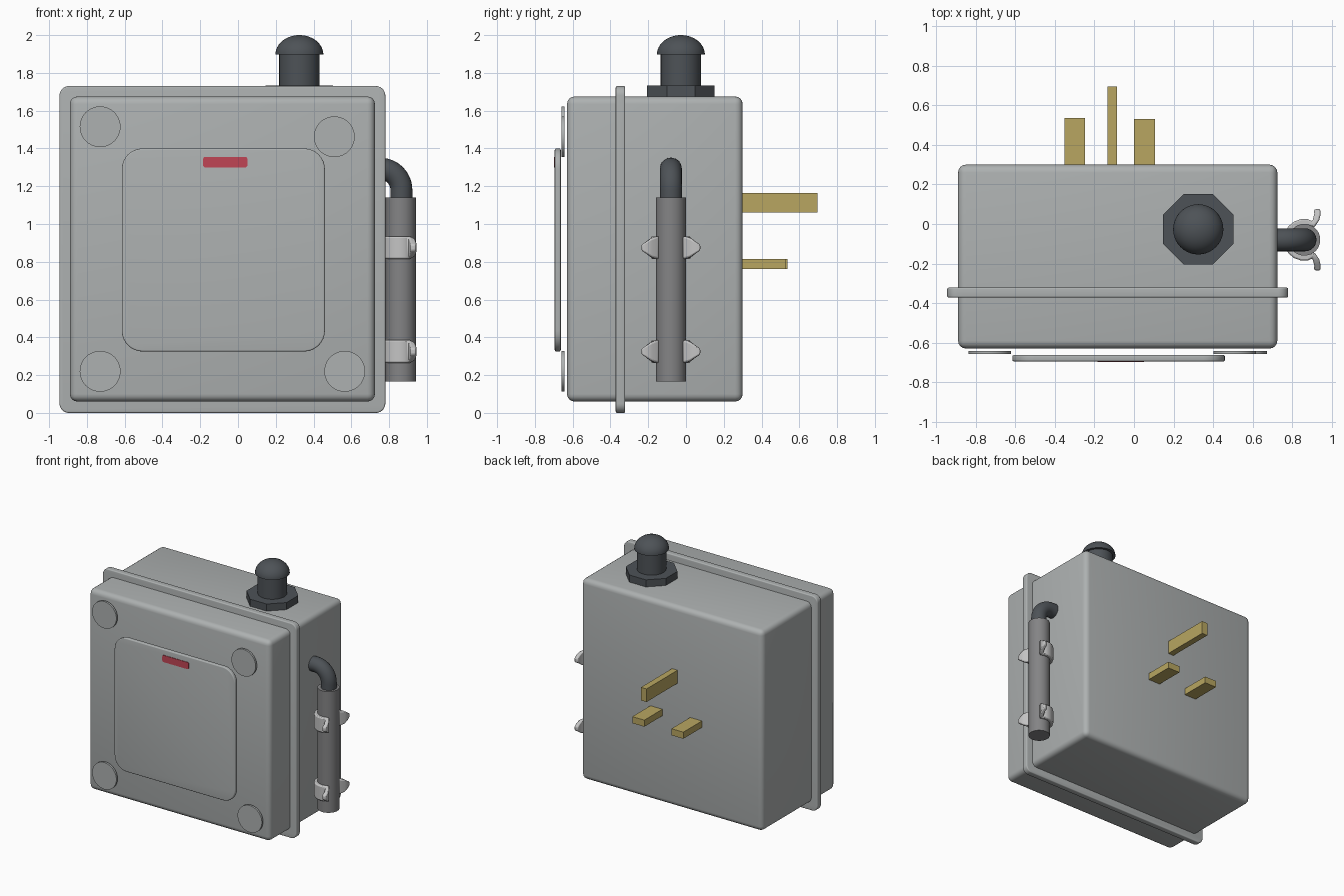
import bpy, bmesh
from math import pi, sin, cos, radians
from mathutils import Vector, Matrix

if "Cube" in bpy.data.objects:
    bpy.data.objects.remove(bpy.data.objects["Cube"], do_unlink=True)


def material(name, r, g, b):
    m = bpy.data.materials.new(name)
    m.use_nodes = True
    m.diffuse_color = (r, g, b, 1)
    m.node_tree.nodes["Principled BSDF"].inputs["Base Color"].default_value = (r, g, b, 1)
    return m


light_grey = material("light grey", 0.42, 0.44, 0.44)
mid_grey = material("mid grey", 0.23, 0.23, 0.235)
dark_grey = material("dark grey", 0.075, 0.085, 0.095)
pale_metal = material("pale metal", 0.55, 0.55, 0.55)
brass = material("brass", 0.48, 0.38, 0.12)
red = material("red", 0.53, 0.06, 0.09)


def finish(name, bm, mat, angle=35):
    bmesh.ops.recalc_face_normals(bm, faces=bm.faces)
    mesh = bpy.data.meshes.new(name)
    bm.to_mesh(mesh)
    bm.free()
    mesh.materials.append(mat)
    ob = bpy.data.objects.new(name, mesh)
    bpy.context.collection.objects.link(ob)
    bpy.ops.object.select_all(action="DESELECT")
    ob.select_set(True)
    bpy.context.view_layer.objects.active = ob
    bpy.ops.object.shade_smooth_by_angle(angle=radians(angle))
    return ob


def box(name, x, y, z, mat, corner=0, edge=0):
    """Box from ranges; corner rounds the edges along y, edge rounds the rest."""
    bm = bmesh.new()
    bmesh.ops.create_cube(bm, size=1)
    for v in bm.verts:
        v.co = Vector([(a + b) / 2 + (b - a) * c for (a, b), c in zip((x, y, z), v.co)])

    def along_y(e):
        d = e.verts[0].co - e.verts[1].co
        return abs(d.y) > abs(d.x) + abs(d.z)

    if corner and corner != edge:
        bmesh.ops.bevel(bm, geom=[e for e in bm.edges if along_y(e)], offset=corner,
                        segments=8, profile=0.5, affect="EDGES")
    if edge:
        rim = [e for e in bm.edges if corner == edge or not along_y(e)]
        bmesh.ops.bevel(bm, geom=rim, offset=edge, segments=4, profile=0.5, affect="EDGES")
    return finish(name, bm, mat)


def loft(name, rings, mat):
    """Skin through a list of equal rings of points and cap both ends."""
    bm = bmesh.new()
    loops = [[bm.verts.new(p) for p in ring] for ring in rings]
    n = len(loops[0])
    for a, b in zip(loops, loops[1:]):
        for i in range(n):
            j = (i + 1) % n
            bm.faces.new((a[i], a[j], b[j], b[i]))
    bm.faces.new(loops[0])
    bm.faces.new(loops[-1])
    return finish(name, bm, mat)


def lathe(name, centre, profile, mat, sides=40, axis="Z", turn=0):
    """Turn (radius, distance) pairs around an axis."""
    rot = Matrix.Rotation(pi / 2, 3, "X") if axis == "Y" else Matrix.Identity(3)
    rings = [[Vector(centre) + rot @ Vector((r * cos(turn + 2 * pi * i / sides),
                                             r * sin(turn + 2 * pi * i / sides), h))
              for i in range(sides)] for r, h in profile]
    return loft(name, rings, mat)


# Enclosure and its seam flange
box("enclosure", (-0.89, 0.725), (-0.63, 0.30), (0.06, 1.675), light_grey, 0.04, 0.04)
box("seam_flange", (-0.945, 0.78), (-0.372, -0.322), (0, 1.73), light_grey, 0.05, 0.008)

# Front panel, label plate and corner discs
box("front_panel", (-0.615, 0.46), (-0.695, -0.663), (0.325, 1.40), light_grey, 0.11, 0.008)
box("label_plate", (-0.185, 0.05), (-0.699, -0.693), (1.30, 1.355), red, 0.012)
for i, (x, z) in enumerate([(-0.73, 1.515), (0.51, 1.462), (-0.73, 0.22), (0.565, 0.22)]):
    lathe(f"corner_disc_{i + 1}", (x, 0, z), [(0.108, 0.642), (0.108, 0.658)],
          light_grey, axis="Y")

# Mains pins on the back
box("earth_pin", (-0.135, -0.085), (0.28, 0.695), (1.06, 1.165), brass)
box("left_pin", (0, 0.107), (0.28, 0.53), (0.762, 0.815), brass)
box("right_pin", (-0.352, -0.247), (0.28, 0.537), (0.762, 0.815), brass)

# Domed stack on an octagonal nut
stack = (0.325, -0.027, 0)
lathe("octagonal_nut", stack, [(0.193, 1.665), (0.193, 1.732)], dark_grey, 8, turn=pi / 8)
dome = [(0.127 * cos(t * pi / 24), 1.897 + 0.103 * sin(t * pi / 24)) for t in range(12)]
lathe("domed_stack", stack, [(0.107, 1.72), (0.107, 1.897)] + dome + [(0.002, 2.0)], dark_grey)

# Side tube with an elbow into the enclosure
px, py = 0.862, -0.08
lathe("side_tube", (px, py, 0), [(0.08, 0.165), (0.08, 1.14)], mid_grey)
rings = []
for k in range(-1, 14):
    a = pi / 2 * (1 - min(max(k, 0), 12) / 12)
    shift = Vector((-0.06, 0, 0)) if k < 0 else Vector((0, 0, -0.06 if k > 12 else 0))
    out = Vector((cos(a), 0, sin(a)))
    mid = Vector((0.752, py, 1.18)) + out * 0.113 + shift
    rings.append([mid + 0.058 * (out * cos(t * pi / 12) + Vector((0, sin(t * pi / 12), 0)))
                  for t in range(24)])
loft("tube_elbow", rings, dark_grey)

# Spring clips: a band round the tube with flared, tapering tips
half = [(0.09 * cos(radians(d)), 0.09 * sin(radians(d)), 0.06) for d in range(180, 59, -20)]
half += [(0.06, 0.105, 0.05), (0.066, 0.13, 0.032), (0.064, 0.155, 0.016)]
path = [(x, -y, h) for x, y, h in reversed(half[1:])] + half
for label, cz in (("upper", 0.875), ("lower", 0.325)):
    rings = []
    for i, (x, y, h) in enumerate(path):
        a, b = path[max(i - 1, 0)], path[min(i + 1, len(path) - 1)]
        side = Vector((a[1] - b[1], b[0] - a[0], 0)).normalized() * 0.016
        mid = Vector((px + x, py + y, cz))
        rings.append([mid + side * s + Vector((0, 0, h * t))
                      for s, t in ((-1, -1), (1, -1), (1, 1), (-1, 1))])
    clip = loft(f"{label}_clip", rings, pale_metal)
    bevel = clip.modifiers.new("soft edges", "BEVEL")
    bevel.width, bevel.segments = 0.008, 2
